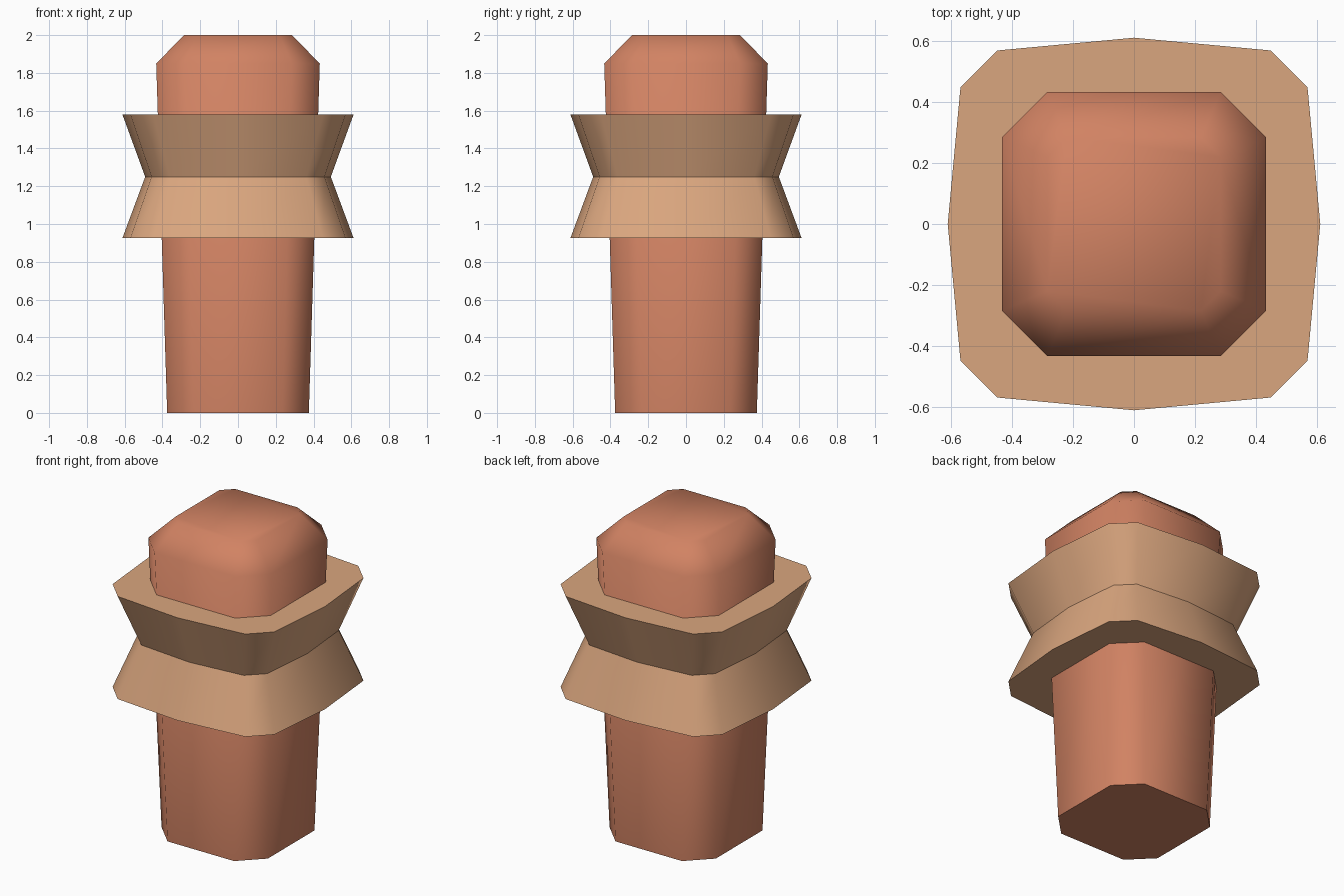
import bpy, bmesh, math

if "Cube" in bpy.data.objects:
    bpy.data.objects.remove(bpy.data.objects["Cube"])


def material(name, rgb):
    m = bpy.data.materials.new(name)
    m.diffuse_color = (*rgb, 1)
    m.use_nodes = True
    m.node_tree.nodes["Principled BSDF"].inputs["Base Color"].default_value = m.diffuse_color
    return m


def section(a, c, mid=None):
    """Chamfered square of half width a, chamfer starting at c; mid bulges the side centres."""
    pts = []
    for k in range(4):
        quarter = [(a, -c)] + ([(mid, 0)] if mid else []) + [(a, c)]
        co, si = math.cos(k * math.pi / 2), math.sin(k * math.pi / 2)
        pts += [(x * co - y * si, x * si + y * co) for x, y in quarter]
    return pts


def loft(name, rings, mat, sharp_z=None):
    """Skin stacked sections (z, points), cap both ends, smooth by angle."""
    bm = bmesh.new()
    loops = [[bm.verts.new((x, y, z)) for x, y in pts] for z, pts in rings]
    n = len(loops[0])
    for lo, hi in zip(loops, loops[1:]):
        for i in range(n):
            j = (i + 1) % n
            bm.faces.new((lo[i], lo[j], hi[j], hi[i]))
    bm.faces.new(loops[0][::-1])
    bm.faces.new(loops[-1])
    bm.normal_update()
    for f in bm.faces:
        f.smooth = True
    for e in bm.edges:
        crease = sharp_z is not None and all(abs(v.co.z - sharp_z) < 1e-4 for v in e.verts)
        e.smooth = not (crease or e.calc_face_angle(0) > math.radians(60))
    me = bpy.data.meshes.new(name)
    bm.to_mesh(me)
    bm.free()
    me.materials.append(mat)
    ob = bpy.data.objects.new(name, me)
    bpy.context.scene.collection.objects.link(ob)
    return ob


terracotta = material("terracotta", (0.638, 0.225, 0.125))
tan = material("tan", (0.70, 0.38, 0.21))

# Tapered post with bevelled top
loft("post", [(0, section(0.375, 0.235)),
              (1.85, section(0.433, 0.285)),
              (2.0, section(0.285, 0.22))], terracotta)

# Pinched collar around the post
s = 0.803
wide, waist = section(0.57, 0.45, 0.612), section(0.57 * s, 0.45 * s, 0.612 * s)
loft("collar", [(0.925, wide), (1.25, waist), (1.58, wide)], tan, sharp_z=1.25)
